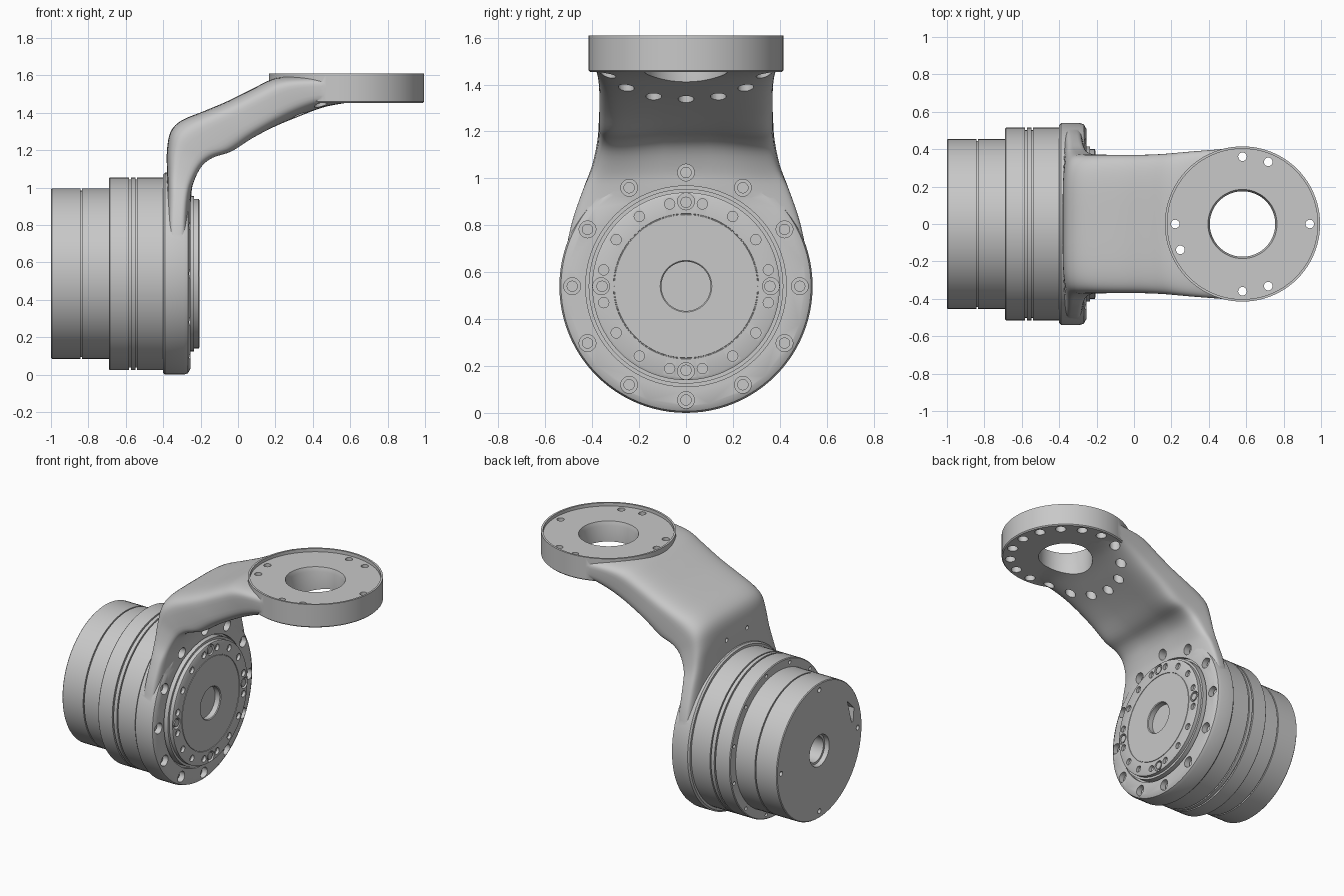
import bpy, bmesh, math
from mathutils import Vector, Matrix

cube = bpy.data.objects.get("Cube")
if cube:
    bpy.data.objects.remove(cube, do_unlink=True)

metal = bpy.data.materials.new("light_grey_metal")
metal.use_nodes = True
grey = (0.58, 0.58, 0.58, 1)
metal.diffuse_color = grey
metal.node_tree.nodes["Principled BSDF"].inputs["Base Color"].default_value = grey

AXIS_Z = 0.54                            # height of the motor axis
RING_X = 0.58                            # centre of the mounting ring
TO_X = Matrix.Translation((0, 0, AXIS_Z)) @ Matrix.Rotation(math.pi / 2, 4, 'Y')
TO_RING = Matrix.Translation((RING_X, 0, 0))


def finish(name, bm):
    bmesh.ops.recalc_face_normals(bm, faces=bm.faces)
    mesh = bpy.data.meshes.new(name)
    bm.to_mesh(mesh)
    bm.free()
    obj = bpy.data.objects.new(name, mesh)
    bpy.context.collection.objects.link(obj)
    mesh.materials.append(metal)
    return obj


def skin(bm, rings):
    """Bridge closed loops of points into a capped solid."""
    loops = [[bm.verts.new(p) for p in ring] for ring in rings]
    n = len(loops[0])
    for a, b in zip(loops, loops[1:]):
        for i in range(n):
            j = (i + 1) % n
            bm.faces.new((a[i], a[j], b[j], b[i]))
    bm.faces.new(loops[0])
    bm.faces.new(loops[-1])


def circle(r, h, n):
    return [Vector((r * math.cos(2 * math.pi * i / n), r * math.sin(2 * math.pi * i / n), h))
            for i in range(n)]


def lathe(name, profile, matrix, n=96):
    """Revolve (height, radius) pairs around the axis given by matrix."""
    bm = bmesh.new()
    skin(bm, [[matrix @ p for p in circle(r, h, n)] for h, r in profile])
    return finish(name, bm)


def pegs(name, angles, orbit, r, low, high, matrix, n=20):
    """Circle of small cylinders, used as cutters or screws."""
    bm = bmesh.new()
    for deg in angles:
        a = math.radians(deg)
        off = Vector((orbit * math.cos(a), orbit * math.sin(a), 0))
        skin(bm, [[matrix @ (p + off) for p in circle(r, h, n)] for h in (low, high)])
    return finish(name, bm)


def combine(obj, other, operation):
    mod = obj.modifiers.new("join", 'BOOLEAN')
    mod.operation, mod.object, mod.solver = operation, other, 'EXACT'
    bpy.context.view_layer.objects.active = obj
    bpy.ops.object.modifier_apply(modifier=mod.name)
    bpy.data.objects.remove(other, do_unlink=True)


def cut(obj, *cutters):
    for c in cutters:
        combine(obj, c, 'DIFFERENCE')


def every(step, start=0):
    return [start + step * i for i in range(round(360 / step))]


# Curved arm: outer x, outer z, inner x, inner z, half width, hollow of the underside
SECTIONS = [
    (-.39, .62, -.26, .62, .525, 0), (-.385, .80, -.26, .80, .49, 0),
    (-.38, .95, -.25, .95, .44, 0), (-.38, 1.08, -.225, 1.02, .40, .12),
    (-.38, 1.2, -.17, 1.10, .378, .2), (-.36, 1.3, -.10, 1.14, .372, .22),
    (-.30, 1.36, 0, 1.17, .37, .2), (-.18, 1.41, .10, 1.25, .37, .12),
    (-.05, 1.465, .20, 1.315, .37, .06), (.08, 1.53, .30, 1.37, .375, 0),
    (.20, 1.585, .40, 1.41, .385, 0), (.35, 1.6, .48, 1.435, .395, 0),
    (.60, 1.6, .58, 1.453, .41, 0)]


def smooth_sections(rows, steps=4):
    out = []
    for i in range(len(rows) - 1):
        p = [rows[max(0, min(len(rows) - 1, i + k))] for k in (-1, 0, 1, 2)]
        for s in range(steps):
            t = s / steps
            out.append([b + .5 * t * (c - a + t * (2*a - 5*b + 4*c - d + t * (3*(b - c) + d - a)))
                        for a, b, c, d in zip(*p)])
    return out + [rows[-1]]


def section(ox, oz, ix, iz, w, hollow, n=64):
    outer, inner = Vector((ox, 0, oz)), Vector((ix, 0, iz))
    pts = []
    for i in range(n):
        a = 2 * math.pi * (i + .5) / n
        u, v = [math.copysign(abs(f(a)) ** .45, f(a)) for f in (math.cos, math.sin)]
        if v < 0:
            v += 2 * hollow * (1 - u * u)
        pts.append(inner.lerp(outer, (v + 1) / 2) + Vector((0, w * u, 0)))
    return pts


bm = bmesh.new()
skin(bm, [section(*row) for row in smooth_sections(SECTIONS)])
arm = finish("arm_bracket", bm)

# Flange and mounting ring merged into the arm
combine(arm, lathe("flange", [(-.40, .53), (-.39, .54), (-.29, .54), (-.268, .533), (-.255, .51)],
                   TO_X), 'UNION')
combine(arm, lathe("mounting_ring", [(1.453, .408), (1.46, .415), (1.61, .415)], TO_RING), 'UNION')

# Ring recess, bore and bolt holes
cut(arm,
    lathe("recess", [(1.588, .402), (1.7, .402)], TO_RING),
    lathe("bore", [(1.2, .175), (1.56, .175), (1.589, .185), (1.7, .185)], TO_RING),
    pegs("ring_bolts", every(22.5), .36, .034, 1.2, 1.54, TO_RING),
    pegs("ring_through", [22.5 * k for k in (0, 3, 4, 8, 9, 12, 13)], .36, .023,
         1.5, 1.7, TO_RING))

# Flange seat, counterbores and rear arm holes
cut(arm,
    lathe("seat", [(-.28, .428), (-.1, .428)], TO_X),
    pegs("counterbores", every(30), .485, .036, -.32, -.17, TO_X))
cut(arm, pegs("arm_rear_holes", [170, 190], .635, .014, -.45, -.35, TO_X))

# Bolts sitting in the counterbores
bolts = pegs("flange_bolts", every(30), .485, .024, -.33, -.285, TO_X)

# Motor housing with steps and grooves
housing = lathe("motor_housing", [
    (-.86, .085), (-.97, .085), (-.97, .1), (-1, .105), (-1, .45), (-.995, .455),
    (-.842, .455), (-.842, .445), (-.834, .445), (-.834, .455), (-.69, .455),
    (-.69, .51), (-.685, .515), (-.582, .515), (-.582, .503), (-.572, .503), (-.572, .515),
    (-.548, .515), (-.548, .503), (-.54, .503), (-.54, .515), (-.39, .515)], TO_X)
cut(housing,
    pegs("rear_holes", every(90), .41, .016, -1.1, -.96, TO_X),
    pegs("step_holes", every(30, 15), .486, .012, -.75, -.66, TO_X))
bm = bmesh.new()
skin(bm, [[(x, -.30, .76), (x, -.37, .69), (x, -.36, .60), (x, -.345, .60)]
          for x in (-1.1, -.95)])
cut(housing, finish("cable_slot", bm))

# Output plate with centre pocket, line groove and screw holes
plate = lathe("output_plate", [
    (-.245, .105), (-.21, .105), (-.205, .11), (-.205, .305), (-.209, .306), (-.209, .309),
    (-.205, .31), (-.205, .39), (-.21, .40), (-.235, .40), (-.235, .415), (-.29, .415)], TO_X)
cut(plate,
    pegs("plate_holes", every(22.5, 11.25), .358, .022, -.225, -.1, TO_X),
    pegs("plate_notches", every(90), .362, .036, -.228, -.1, TO_X))
screws = pegs("plate_screws", every(90), .358, .024, -.24, -.208, TO_X)

for obj in (arm, bolts, housing, plate, screws):
    bpy.ops.object.select_all(action='DESELECT')
    obj.select_set(True)
    bpy.context.view_layer.objects.active = obj
    bpy.ops.object.shade_smooth_by_angle(angle=math.radians(30))
